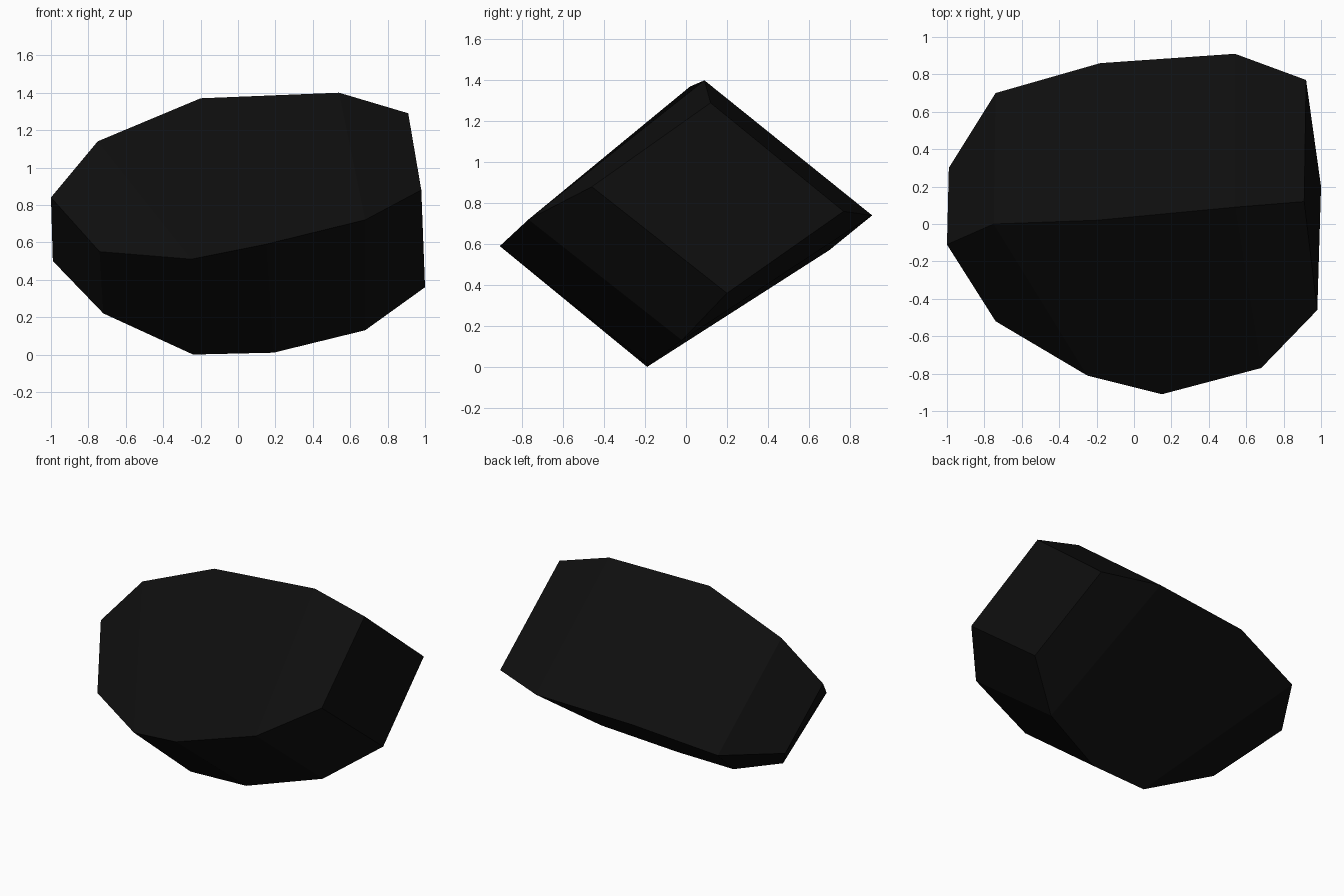
import bpy
import bmesh

default_cube = bpy.data.objects.get("Cube")
if default_cube:
    bpy.data.objects.remove(default_cube, do_unlink=True)


def make_material(name, colour):
    material = bpy.data.materials.new(name)
    material.use_nodes = True
    material.diffuse_color = colour
    shader = material.node_tree.nodes["Principled BSDF"]
    shader.inputs["Base Color"].default_value = colour
    shader.inputs["Roughness"].default_value = 0.9
    return material


# Rims of the tilted slab, both starting at the -x end and running round the back
upper_rim = [
    (-1, -.11, .84), (-.75, 0, 1.14), (-.2, .02, 1.37), (.54, .09, 1.4),
    (.91, .12, 1.29), (.98, -.46, .88), (.68, -.77, .72), (.15, -.91, .59),
    (-.25, -.81, .51), (-.74, -.52, .55),
]
lower_rim = [
    (-.99, .3, .5), (-.74, .7, .57), (-.18, .86, .7), (.54, .91, .74),
    (.92, .77, .76), (1, .2, .36), (.68, -.02, .13), (.19, -.18, .01),
    (-.24, -.19, 0), (-.72, -.06, .22),
]

# Each broad side is a large middle facet with a bevelled facet at either end
facets = [(0, 1, 8, 9), (1, 2, 3, 6, 7, 8), (3, 4, 5, 6)]

bm = bmesh.new()
upper = [bm.verts.new(point) for point in upper_rim]
lower = [bm.verts.new(point) for point in lower_rim]

for rim in (upper, lower):
    for facet in facets:
        bm.faces.new([rim[i] for i in facet])

# Side facets join the two rims
count = len(upper)
for i in range(count):
    j = (i + 1) % count
    bm.faces.new((upper[i], upper[j], lower[j], lower[i]))

bmesh.ops.recalc_face_normals(bm, faces=bm.faces)

# Faceted stone, flat shaded
mesh = bpy.data.meshes.new("faceted_stone")
bm.to_mesh(mesh)
bm.free()
mesh.materials.append(make_material("coal black", (0.0045, 0.0045, 0.0045, 1)))
stone = bpy.data.objects.new("faceted_stone", mesh)
bpy.context.collection.objects.link(stone)
